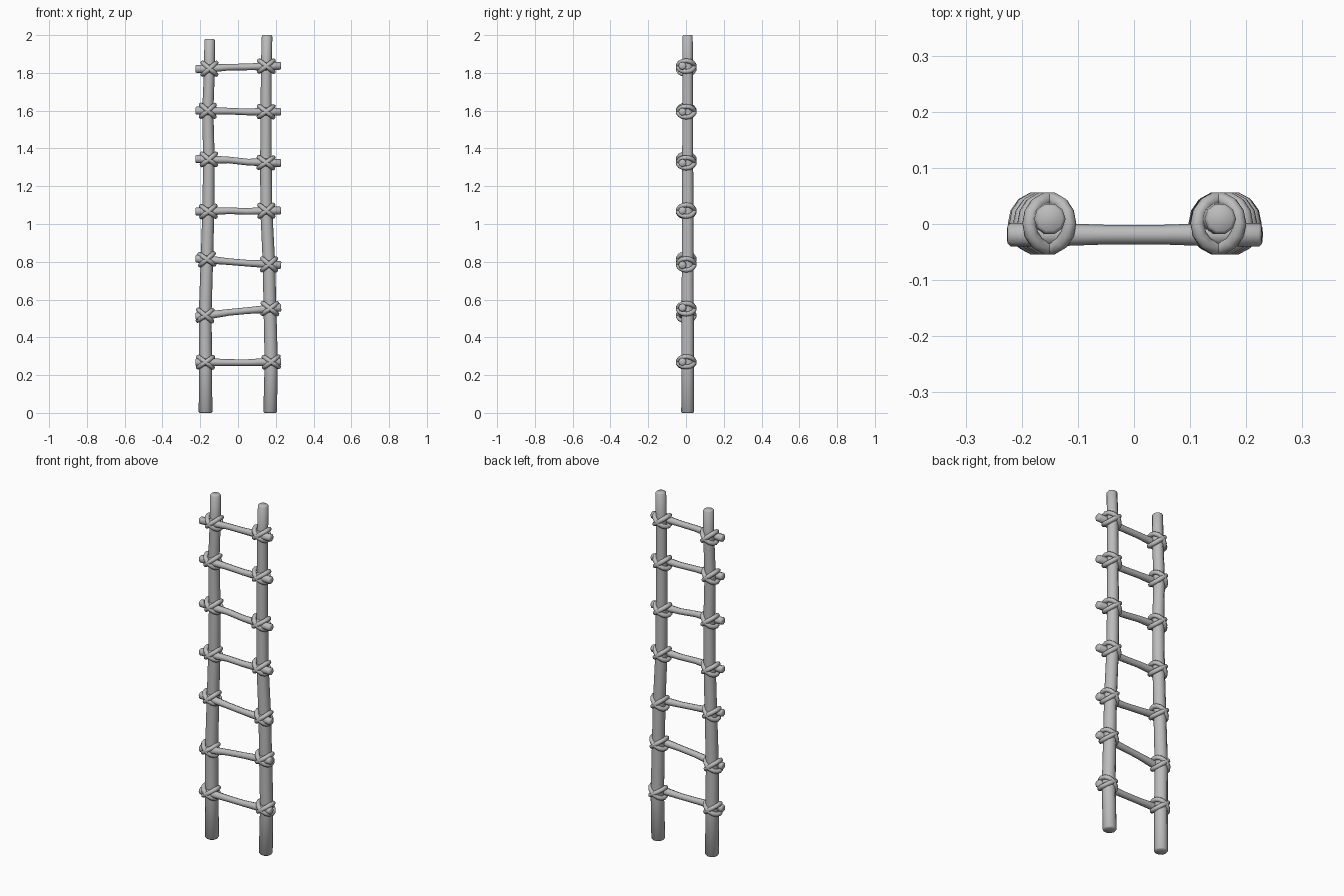
import bpy, bmesh, math, random
from mathutils import Vector

random.seed(4)
cube = bpy.data.objects.get("Cube")
if cube:
    bpy.data.objects.remove(cube)

grey = bpy.data.materials.new("plain grey")
grey.use_nodes = True
colour = (0.5, 0.5, 0.5, 1)
grey.diffuse_color = colour
grey.node_tree.nodes["Principled BSDF"].inputs["Base Color"].default_value = colour


def tube(name, points, radii, sides, up, closed=False):
    """Sweep a round section along the points; up is a fixed reference across the path."""
    bm = bmesh.new()
    count = len(points)
    rings = []
    for i, p in enumerate(points):
        if closed:
            t = points[(i + 1) % count] - points[i - 1]
        else:
            t = points[min(i + 1, count - 1)] - points[max(i - 1, 0)]
        u = t.cross(up).normalized()
        v = u.cross(t).normalized()
        angles = [math.tau * k / sides for k in range(sides)]
        rings.append([bm.verts.new(p + radii[i] * (u * math.cos(a) + v * math.sin(a)))
                      for a in angles])
    for i in range(count if closed else count - 1):
        a, b = rings[i], rings[(i + 1) % count]
        for k in range(sides):
            n = (k + 1) % sides
            bm.faces.new((a[k], a[n], b[n], b[k]))
    if not closed:
        bm.faces.new(rings[0])
        bm.faces.new(rings[-1])
    bmesh.ops.recalc_face_normals(bm, faces=bm.faces)
    mesh = bpy.data.meshes.new(name)
    bm.to_mesh(mesh)
    bm.free()
    obj = bpy.data.objects.new(name, mesh)
    bpy.context.collection.objects.link(obj)
    mesh.materials.append(grey)
    bpy.ops.object.select_all(action="DESELECT")
    obj.select_set(True)
    bpy.context.view_layer.objects.active = obj
    bpy.ops.object.shade_smooth_by_angle(angle=math.radians(50))
    return obj


def stick(name, points, radii, sides, up, chamfer):
    """Open tube with softened ends."""
    first = (points[1] - points[0]).normalized() * chamfer
    last = (points[-1] - points[-2]).normalized() * chamfer
    pts = [points[0], points[0] + first] + points[1:-1] + [points[-1] - last, points[-1]]
    rad = [radii[0] - chamfer, radii[0]] + radii[1:-1] + [radii[-1], radii[-1] - chamfer]
    return tube(name, pts, rad, sides, up)


def pole_x(path, z):
    for (z0, x0), (z1, x1) in zip(path, path[1:]):
        if z <= z1:
            return x0 + (x1 - x0) * (z - z0) / (z1 - z0)
    return path[-1][1]


# Upright poles, gently crooked and tapering: (height, x)
right_path = [(0, -.172), (.27, -.172), (.52, -.174), (.8, -.165), (1.07, -.157),
              (1.34, -.154), (1.6, -.16), (1.82, -.151), (1.98, -.15)]
left_path = [(0, .17), (.27, .176), (.55, .169), (.79, .164), (1.07, .15),
             (1.33, .148), (1.6, .149), (1.83, .15), (2, .154)]
for name, path in (("right_pole", right_path), ("left_pole", left_path)):
    pts = [Vector((x, .009, z)) for z, x in path]
    radii = [.036 - .004 * z for z, x in path]
    stick(name, pts, radii, 10, Vector((0, 1, 0)), .006)

# Rungs tied across the front: height at the right and left ends
rungs = [(.268, .27), (.51, .558), (.817, .782), (1.066, 1.071),
         (1.345, 1.322), (1.6, 1.594), (1.82, 1.838)]
for n, (zr, zl) in enumerate(rungs, 1):
    pts, radii = [], []
    for x in (-.225, -.15, -.05, .05, .15, .228):
        t = (x + .225) / .453
        bend = random.uniform(-.004, .004) if abs(x) < .1 else 0
        pts.append(Vector((x, -.019, zr + (zl - zr) * t + bend)))
        radii.append(.021 if abs(x) > .1 else .0175)
    stick(f"rung_{n}", pts, radii, 8, Vector((0, 0, 1)), .005)

    # Crossed rope loops lashing the rung to each pole
    for side, path in (("right", right_path), ("left", left_path)):
        z = zr + (zl - zr) * (.12 if side == "right" else .88)
        centre = Vector((pole_x(path, z), .001, z))
        for tilt in (-1, 1):
            angle = tilt * math.radians(random.uniform(33, 42))
            along = Vector((math.cos(angle), 0, math.sin(angle)))
            normal = Vector((-math.sin(angle), 0, math.cos(angle)))
            loop = [centre + along * (.047 * math.cos(a)) + Vector((0, .044 * math.sin(a), 0))
                    for a in (math.tau * k / 14 for k in range(14))]
            word = "rising" if tilt > 0 else "falling"
            tube(f"{side}_lashing_{word}_{n}", loop, [.0125] * 14, 8, normal, closed=True)
